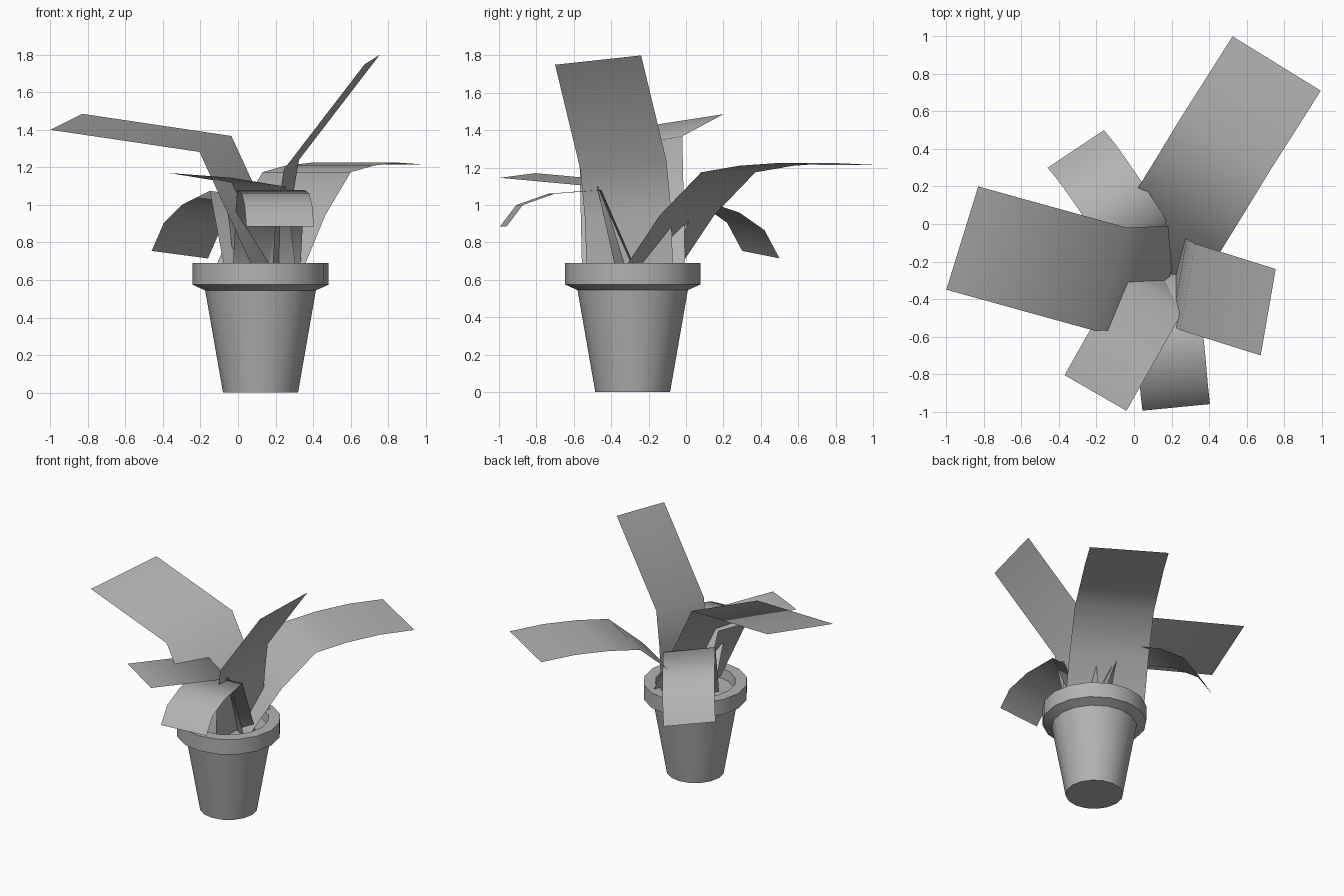
import bpy
import math
from mathutils import Vector

if "Cube" in bpy.data.objects:
    bpy.data.objects.remove(bpy.data.objects["Cube"])

POT_X, POT_Y = 0.12, -0.285
SIDES = 16

grey = bpy.data.materials.new("dark_grey")
grey.diffuse_color = (0.45, 0.45, 0.45, 1)
grey.use_nodes = True
grey.node_tree.nodes["Principled BSDF"].inputs["Base Color"].default_value = grey.diffuse_color


def make_object(name, verts, faces):
    mesh = bpy.data.meshes.new(name)
    mesh.from_pydata(verts, [], faces)
    mesh.update()
    mesh.materials.append(grey)
    obj = bpy.data.objects.new(name, mesh)
    bpy.context.collection.objects.link(obj)
    bpy.context.view_layer.objects.active = obj
    obj.select_set(True)
    return obj


def lathe(name, profile):
    """Revolve (radius, z) points round the pot axis and cap both ends."""
    verts, faces = [], []
    for r, z in profile:
        for i in range(SIDES):
            a = 2 * math.pi * i / SIDES
            verts.append((POT_X + r * math.cos(a), POT_Y + r * math.sin(a), z))
    for k in range(len(profile) - 1):
        for i in range(SIDES):
            j = (i + 1) % SIDES
            a, b = k * SIDES, (k + 1) * SIDES
            faces.append((a + i, a + j, b + j, b + i))
    faces.append(tuple(reversed(range(SIDES))))
    faces.append(tuple((len(profile) - 1) * SIDES + i for i in range(SIDES)))
    obj = make_object(name, verts, faces)
    bpy.ops.object.shade_smooth_by_angle(angle=math.radians(28))
    obj.select_set(False)
    return obj


def leaf(name, side, path):
    """Flat ribbon: sweep the width vector along a path of centre points."""
    half = Vector(side) / 2
    verts = []
    for p in path:
        verts += [Vector(p) - half, Vector(p) + half]
    faces = [(2 * i, 2 * i + 1, 2 * i + 3, 2 * i + 2) for i in range(len(path) - 1)]
    obj = make_object(name, verts, faces)
    bpy.ops.object.shade_smooth()
    obj.select_set(False)
    return obj


# pot: tapered body, flared rim, inner wall and soil level
lathe("pot", [(0.20, 0), (0.295, 0.545), (0.362, 0.575), (0.362, 0.69),
              (0.28, 0.69), (0.27, 0.62)])

# leaves, each from the base in the soil to the tip
leaf("leaf_back_right", (0.47, -0.29, 0), [
    (0.10, -0.21, 0.62), (0.125, -0.165, 0.69), (0.23, 0.005, 0.945),
    (0.366, 0.226, 1.175), (0.49, 0.43, 1.21), (0.624, 0.64, 1.225),
    (0.76, 0.855, 1.215)])
leaf("leaf_right", (0.08, 0.46, 0.05), [
    (0.22, -0.30, 0.64), (0.24, -0.31, 0.95), (0.285, -0.335, 1.215),
    (0.715, -0.47, 1.775)])
leaf("leaf_left", (0.17, 0.55, 0.085), [
    (0.19, -0.28, 0.65), (-0.12, -0.295, 1.325), (-0.915, -0.075, 1.443)])
leaf("leaf_front", (0.36, 0.035, 0), [
    (0.15, -0.27, 0.62), (0.175, -0.47, 1.08), (0.20, -0.72, 1.06),
    (0.215, -0.89, 1.0), (0.225, -0.977, 0.885)])
leaf("leaf_front_left", (0.33, -0.19, -0.025), [
    (0.15, -0.27, 0.62), (0.09, -0.38, 1.11), (-0.205, -0.9, 1.158)])
leaf("leaf_back_left", (0.30, 0.20, -0.04), [
    (0.08, -0.20, 0.63), (0.0, -0.04, 1.055), (-0.15, 0.185, 0.98),
    (-0.245, 0.32, 0.885), (-0.31, 0.40, 0.735)])
